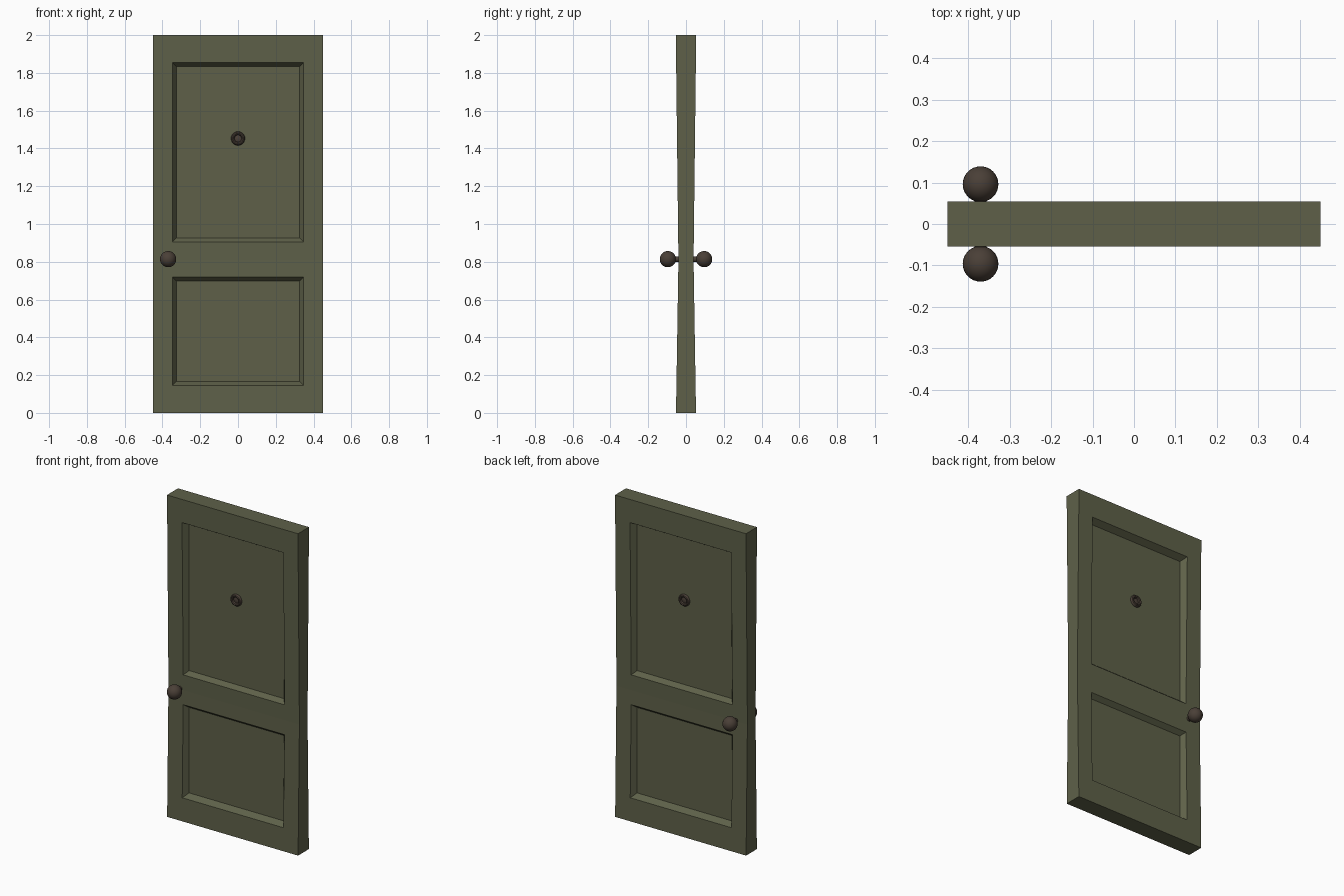
import bpy, bmesh, math
from mathutils import Matrix

if "Cube" in bpy.data.objects:
    bpy.data.objects.remove(bpy.data.objects["Cube"])


def material(name, rgb):
    m = bpy.data.materials.new(name)
    m.diffuse_color = (*rgb, 1)
    m.use_nodes = True
    m.node_tree.nodes["Principled BSDF"].inputs["Base Color"].default_value = m.diffuse_color
    return m


green = material("olive green paint", (0.112, 0.118, 0.066))
bronze = material("dark bronze", (0.068, 0.050, 0.038))


def make_object(name, bm, mat, smooth=False):
    bmesh.ops.remove_doubles(bm, verts=bm.verts, dist=0.00005)
    bmesh.ops.recalc_face_normals(bm, faces=bm.faces)
    me = bpy.data.meshes.new(name)
    bm.to_mesh(me)
    bm.free()
    me.materials.append(mat)
    ob = bpy.data.objects.new(name, me)
    bpy.context.collection.objects.link(ob)
    if smooth:
        bpy.ops.object.select_all(action='DESELECT')
        ob.select_set(True)
        bpy.context.view_layer.objects.active = ob
        bpy.ops.object.shade_smooth_by_angle(angle=math.radians(35))
    return ob


def lathe(name, profile, steps, x, y, z, side):
    """Spin (radius, distance outwards) round the y axis, on the front (-1) or back (1)."""
    bm = bmesh.new()
    vs = [bm.verts.new((r, side * d, 0)) for r, d in profile]
    edges = [bm.edges.new(p) for p in zip(vs, vs[1:])]
    bmesh.ops.spin(bm, geom=vs + edges, cent=(0, 0, 0), axis=(0, 1, 0),
                   angle=2 * math.pi, steps=steps)
    bm.transform(Matrix.Translation((x, y, z)))
    return make_object(name, bm, bronze, smooth=True)


# Door leaf: slightly waisted in thickness, recessed panels on both faces
WAIST = 0.81
PANEL_Y = 0.014
BEVEL = 0.022


def half_thickness(z):
    if z < WAIST:
        return 0.053 + (0.040 - 0.053) * z / WAIST
    return 0.040 + (0.054 - 0.040) * (z - WAIST) / (2 - WAIST)


xs = [-0.45, -0.348, 0.348, 0.45]
zs = [0, 0.145, 0.72, WAIST, 0.905, 1.855, 2]
bm = bmesh.new()


def face(points):
    bm.faces.new([bm.verts.new(p) for p in points])


for s in (-1, 1):
    for i in range(3):
        for j in range(6):
            x0, x1, z0, z1 = xs[i], xs[i + 1], zs[j], zs[j + 1]
            outer = [(x, s * half_thickness(z), z)
                     for x, z in ((x0, z0), (x1, z0), (x1, z1), (x0, z1))]
            if i == 1 and j in (1, 4):
                b = BEVEL
                inner = [(x, s * PANEL_Y, z) for x, z in (
                    (x0 + b, z0 + b), (x1 - b, z0 + b), (x1 - b, z1 - b), (x0 + b, z1 - b))]
                face(inner)
                for k in range(4):
                    n = (k + 1) % 4
                    face([outer[k], outer[n], inner[n], inner[k]])
            else:
                face(outer)
# side edges
for x in (xs[0], xs[-1]):
    for z0, z1 in zip(zs, zs[1:]):
        h0, h1 = half_thickness(z0), half_thickness(z1)
        face([(x, -h0, z0), (x, h0, z0), (x, h1, z1), (x, -h1, z1)])
# top and bottom edges
for z in (0, 2):
    h = half_thickness(z)
    for x0, x1 in zip(xs, xs[1:]):
        face([(x0, -h, z), (x1, -h, z), (x1, h, z), (x0, h, z)])
make_object("door_leaf", bm, green)

# Knobs, their shafts and the peephole, on both faces
for s, label in ((-1, "front"), (1, "back")):
    bm = bmesh.new()
    bmesh.ops.create_uvsphere(bm, u_segments=32, v_segments=16, radius=0.043)
    bm.transform(Matrix.Translation((-0.37, s * 0.096, 0.814)))
    make_object(label + "_knob", bm, bronze, smooth=True)

    lathe(label + "_knob_shaft", [(0.0145, 0.03), (0.0145, 0.07)], 16,
          -0.37, 0, 0.814, s)

    ring = [(0.037, -0.002), (0.037, 0.006), (0.033, 0.012), (0.027, 0.014),
            (0.021, 0.011), (0.018, 0.003), (0.009, 0.005), (0.0, 0.006)]
    lathe(label + "_peephole", ring, 24, 0, s * PANEL_Y, 1.453, s)
